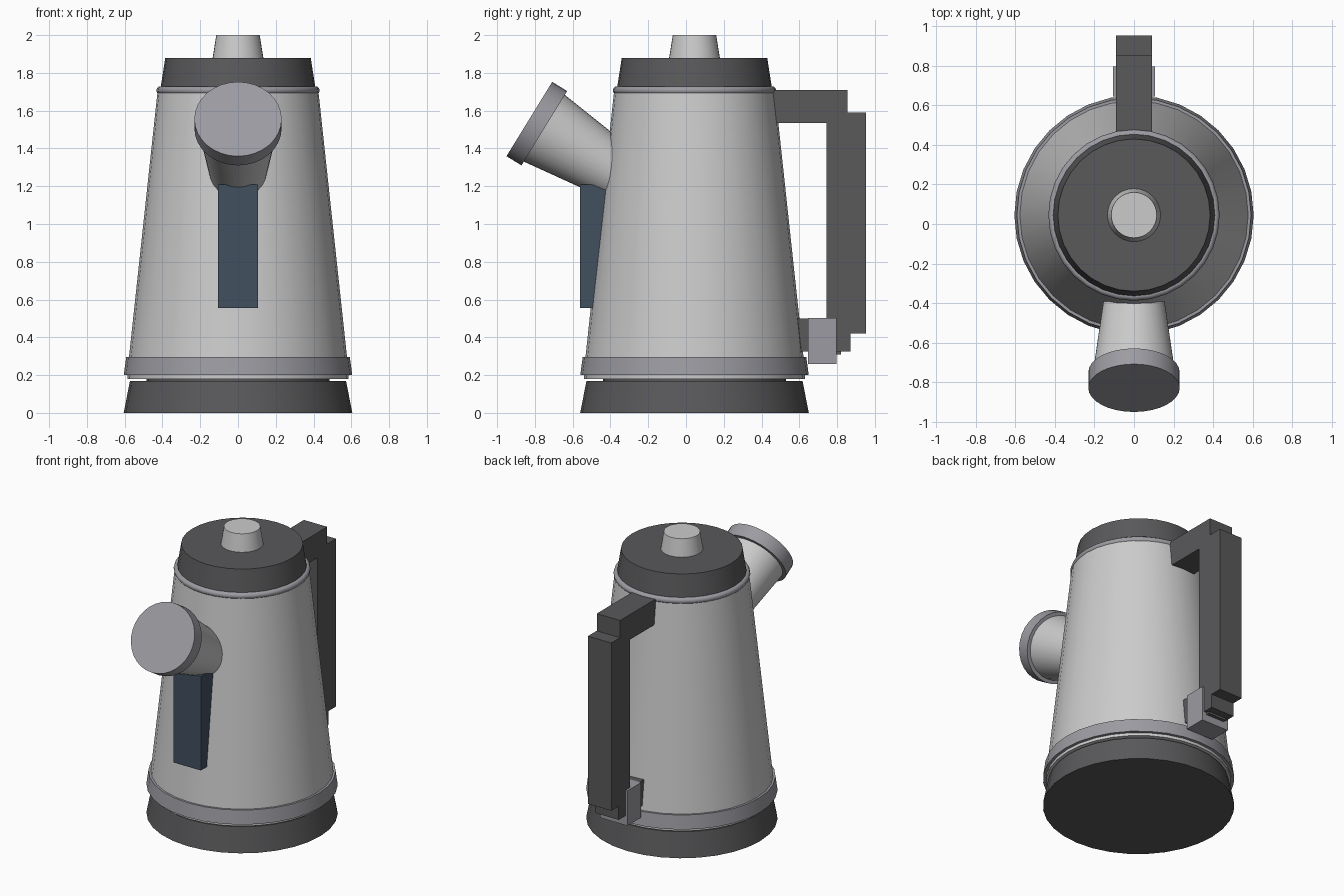
import bpy, bmesh, math
from mathutils import Vector

if "Cube" in bpy.data.objects:
    bpy.data.objects.remove(bpy.data.objects["Cube"])

CY = 0.045   # y of the pot's axis


def material(name, rgb):
    m = bpy.data.materials.new(name)
    m.diffuse_color = (*rgb, 1)
    m.use_nodes = True
    m.node_tree.nodes["Principled BSDF"].inputs["Base Color"].default_value = m.diffuse_color
    return m


DARK = material("dark_grey", (0.10, 0.10, 0.105))
MID = material("mid_grey", (0.33, 0.33, 0.36))
BLUE = material("slate_blue", (0.055, 0.08, 0.115))


def finish(ob, name, mat, smooth=True):
    ob.name = name
    if mat:
        ob.data.materials.append(mat)
    if smooth:
        bpy.ops.object.shade_smooth_by_angle(angle=math.radians(40))
    return ob


def frustum(name, p0, p1, r0, r1, mat=None):
    p0, p1 = Vector(p0), Vector(p1)
    d = p1 - p0
    bpy.ops.mesh.primitive_cone_add(
        vertices=32, radius1=r0, radius2=r1, depth=d.length,
        location=(p0 + p1) / 2,
        rotation=d.to_track_quat('Z', 'Y').to_euler())
    return finish(bpy.context.object, name, mat)


def box(name, half_x, y, z, mat):
    bpy.ops.mesh.primitive_cube_add(size=1, location=(0, sum(y) / 2, sum(z) / 2))
    ob = bpy.context.object
    ob.scale = (2 * half_x, y[1] - y[0], z[1] - z[0])
    bpy.ops.object.transform_apply(location=False, rotation=False, scale=True)
    return finish(ob, name, mat, smooth=False)


# Stacked round parts: name, z range, bottom and top radius, material
for name, z0, z1, r0, r1, mat in [
        ("base", 0.0, 0.17, 0.605, 0.572, DARK),
        ("base_neck", 0.165, 0.185, 0.485, 0.485, DARK),
        ("body_foot", 0.18, 0.21, 0.585, 0.585, None),
        ("bottom_band", 0.20, 0.295, 0.605, 0.592, MID),
        ("body", 0.205, 1.71, 0.587, 0.425, None),
        ("lid", 1.70, 1.88, 0.413, 0.385, DARK),
        ("lid_knob", 1.875, 2.0, 0.135, 0.115, None)]:
    frustum(name, (0, CY, z0), (0, CY, z1), r0, r1, mat)

# Rolled rim below the lid
bpy.ops.mesh.primitive_torus_add(location=(0, CY, 1.707), major_segments=32,
                                 minor_segments=10, major_radius=0.411,
                                 minor_radius=0.022)
finish(bpy.context.object, "rim", MID)

# Spout and its end collar, along a tilted axis
joint = Vector((0, -0.75, 1.507))
axis = Vector((0, -0.852, 0.524))
frustum("spout", joint - axis * 0.5, joint + axis * 0.02, 0.145, 0.21)
frustum("spout_collar", joint, joint + axis * 0.093, 0.231, 0.231, MID)

# Level window under the spout
box("level_window", 0.105, (-0.56, -0.36), (0.555, 1.21), BLUE)

# Handle pieces
box("handle_top", 0.09, (0.40, 0.855), (1.535, 1.71), DARK)
box("handle_grip", 0.09, (0.745, 0.952), (0.42, 1.59), DARK)
box("handle_bottom", 0.09, (0.55, 0.87), (0.325, 0.50), DARK)
box("handle_step", 0.07, (0.70, 0.82), (0.31, 0.40), DARK)
box("handle_clip", 0.105, (0.645, 0.797), (0.26, 0.503), MID)
